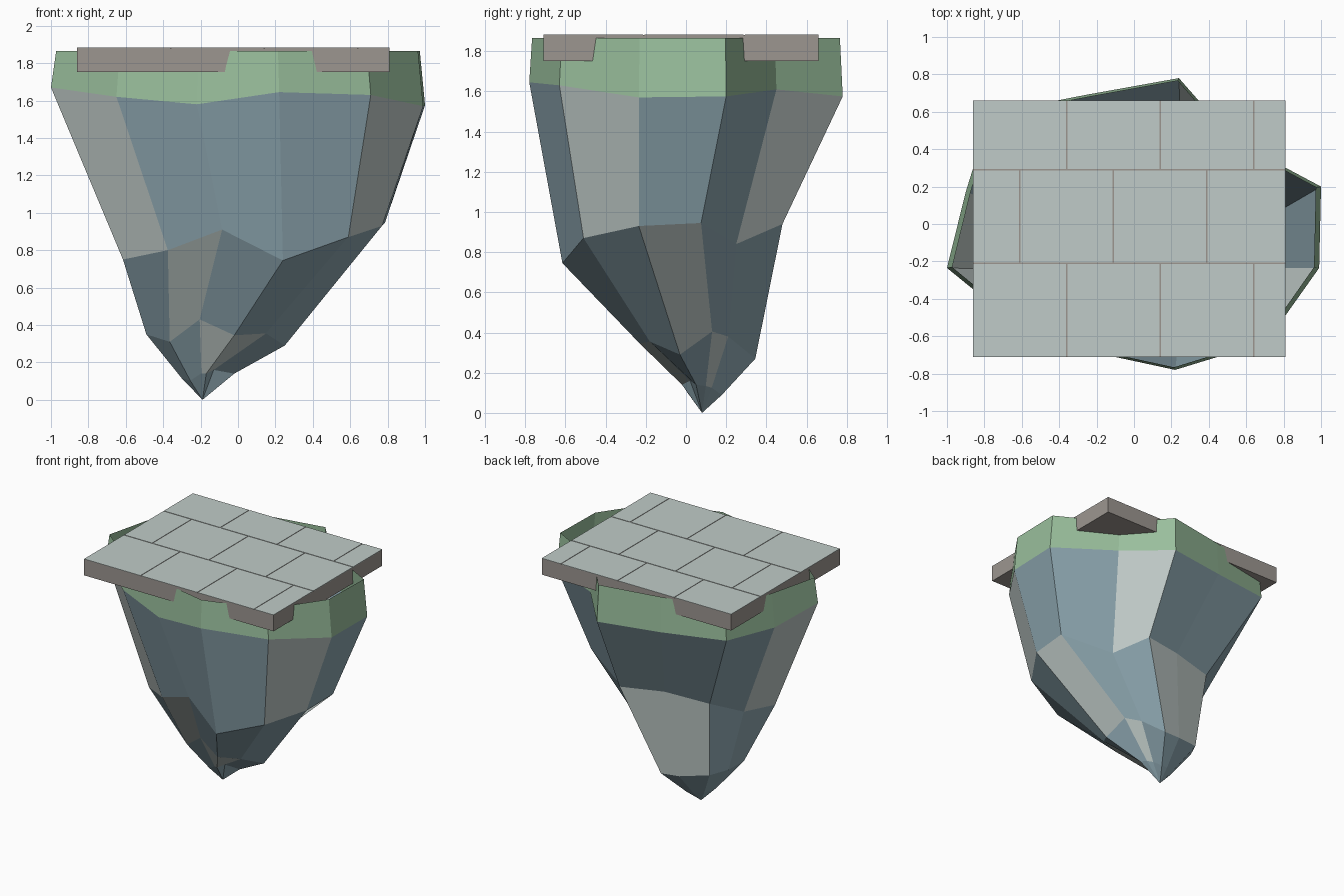
import bpy
import bmesh

if "Cube" in bpy.data.objects:
    bpy.data.objects.remove(bpy.data.objects["Cube"], do_unlink=True)


def material(name, r, g, b):
    m = bpy.data.materials.new(name)
    m.use_nodes = True
    m.diffuse_color = (r, g, b, 1)
    m.node_tree.nodes["Principled BSDF"].inputs["Base Color"].default_value = (r, g, b, 1)
    return m


slate = material("slate rock", .265, .38, .43)
pale = material("pale grey stone", .53, .60, .58)
grass = material("grass green", .32, .52, .335)
earth = material("brown earth", .335, .305, .28)


def finish(bm, name, *mats):
    mesh = bpy.data.meshes.new(name)
    bm.to_mesh(mesh)
    bm.free()
    for m in mats:
        mesh.materials.append(m)
    obj = bpy.data.objects.new(name, mesh)
    bpy.context.collection.objects.link(obj)
    return obj


def add_box(bm, x0, x1, y0, y1, z0, z1):
    corners = bmesh.ops.create_cube(bm, size=1)["verts"]
    for v in corners:
        v.co = (x1 if v.co.x > 0 else x0, y1 if v.co.y > 0 else y0, z1 if v.co.z > 0 else z0)


# Irregular twelve-sided cross-sections of the rock, counter-clockwise from the -x side
shoulder = [(-1, -.235, 1.67), (-.65, -.52, 1.62), (-.22, -.685, 1.58), (.22, -.78, 1.645),
            (.71, -.63, 1.63), (.99, -.235, 1.57), (1, .2, 1.575), (.53, .45, 1.61),
            (.24, .78, 1.575), (-.26, .69, 1.59), (-.77, .59, 1.62), (-.9, .17, 1.6)]
waist = [(-.615, -.245, .75), (-.375, -.42, .8), (-.085, -.5, .91), (.24, -.615, .745),
         (.59, -.51, .87), (.77, -.235, .93), (.785, .075, .945), (.42, .25, .84),
         (.25, .48, .94), (-.09, .4, .96), (-.44, .33, .93), (-.56, .07, .8)]
ankle = [(-.49, -.03, .35), (-.365, -.12, .31), (-.205, -.18, .43), (-.02, -.23, .345),
         (.15, -.18, .355), (.25, -.03, .29), (.2, .13, .405), (.1, .21, .38),
         (-.02, .345, .27), (-.17, .33, .28), (-.39, .26, .32), (-.46, .12, .33)]
tip = (-.19, .08, 0)
foot = [(tip[0] + (x - tip[0]) * .37, tip[1] + (y - tip[1]) * .37, z * .33) for x, y, z in ankle]
# Pinched crease low on the front
foot[3:6] = [(-.17, -.02, .14), (-.13, .02, .16), (-.02, .05, .14)]
brim = [(x * .972, y * .982, 1.865) for x, y, z in shoulder]


def loft(bm, rings, pale_sides):
    loops = [[bm.verts.new(p) for p in ring] for ring in rings]
    count = len(rings[0])
    for level, (upper, lower) in enumerate(zip(loops, loops[1:])):
        for i in range(count):
            j = (i + 1) % count
            face = bm.faces.new((upper[i], lower[i], lower[j], upper[j]))
            face.material_index = int(i in pale_sides[level])
    return loops


# Tapering rock, with pale sides among the slate
bm = bmesh.new()
loops = loft(bm, [shoulder, waist, ankle, foot], [{0, 4, 7, 11}, {1, 5, 8, 9}, {2, 3, 6}])
point = bm.verts.new(tip)
for i, v in enumerate(loops[-1]):
    bm.faces.new((v, point, loops[-1][(i + 1) % len(foot)]))
finish(bm, "island_rock", slate, pale)

# Open grassy band around the top
bm = bmesh.new()
loft(bm, [brim, shoulder], [set()])
finish(bm, "grass_band", grass)

# Paving slab
left, right, front, back, top = -.86, .81, -.71, .66, 1.88
bm = bmesh.new()
add_box(bm, left, right, front, back, 1.752, top)
finish(bm, "paving_slab", earth)

# Paving stones in staggered rows, separated by narrow joints
bm = bmesh.new()
gap = .004
rows = [front, -.21, .29, back]
for r, (y0, y1) in enumerate(zip(rows, rows[1:])):
    first = -.61 if r % 2 else -.36
    seams = [left] + [first + .5 * k for k in range(3)] + [right]
    for x0, x1 in zip(seams, seams[1:]):
        add_box(bm, x0 + gap * (x0 > left), x1 - gap * (x1 < right),
                y0 + gap * (y0 > front), y1 - gap * (y1 < back), top - .002, top + .003)
finish(bm, "paving_stones", pale)
